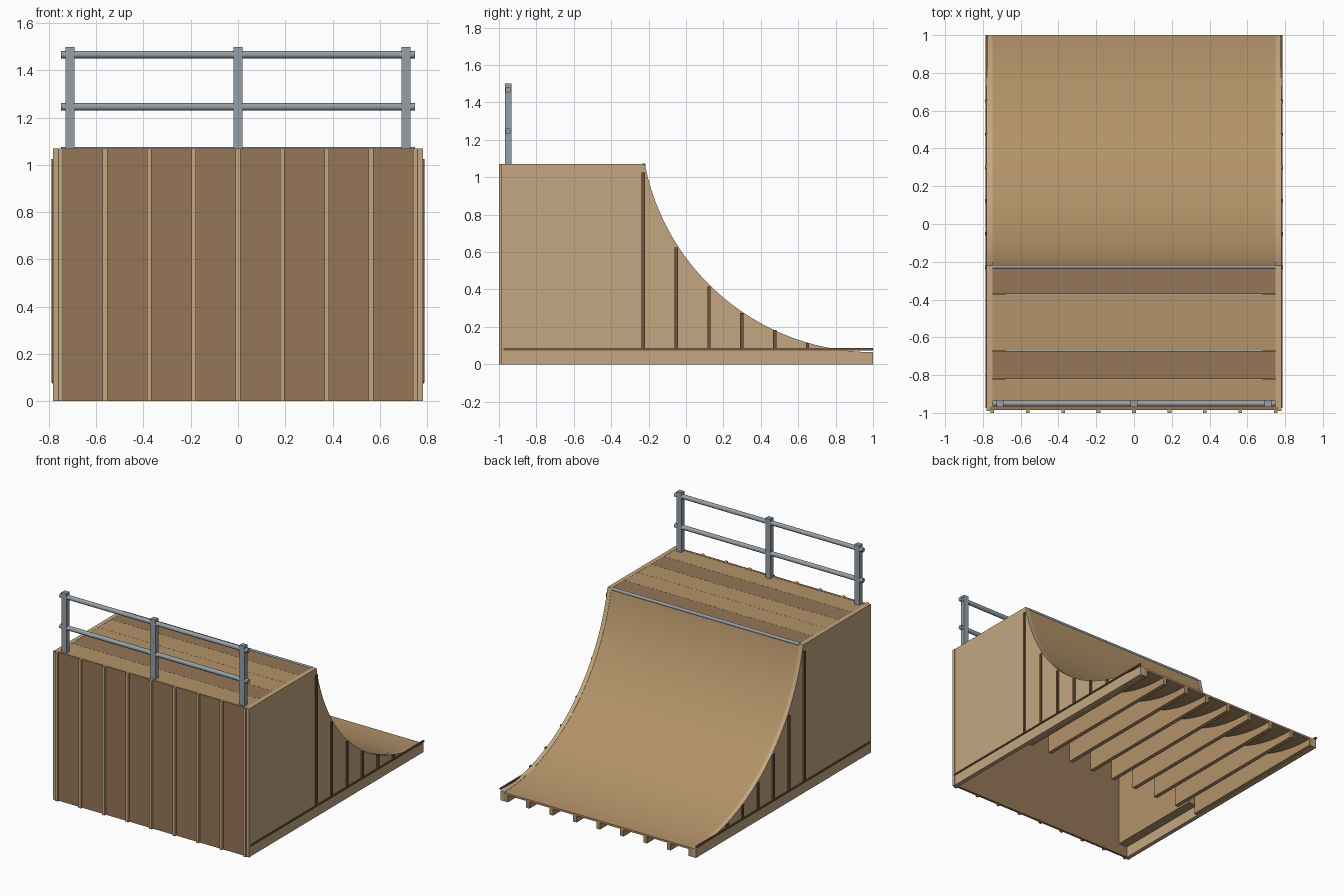
import bpy, bmesh, math

if "Cube" in bpy.data.objects:
    bpy.data.objects.remove(bpy.data.objects["Cube"])

def mat(name, rgb):
    m = bpy.data.materials.new(name)
    m.diffuse_color = (*rgb, 1)
    m.use_nodes = True
    m.node_tree.nodes["Principled BSDF"].inputs["Base Color"].default_value = m.diffuse_color
    return m

LIGHT = mat("light_wood", (0.55, 0.39, 0.22))
MID = mat("mid_wood", (0.45, 0.29, 0.14))
BROWN = mat("brown_wood", (0.30, 0.18, 0.095))
DARK = mat("dark_trim", (0.16, 0.09, 0.045))
STEEL = mat("steel", (0.30, 0.35, 0.39))

def finish(name, bm, material):
    bmesh.ops.recalc_face_normals(bm, faces=bm.faces)
    me = bpy.data.meshes.new(name)
    bm.to_mesh(me)
    bm.free()
    me.materials.append(material)
    ob = bpy.data.objects.new(name, me)
    bpy.context.collection.objects.link(ob)
    return ob

def box(name, x, y, z, material):
    bm = bmesh.new()
    bmesh.ops.create_cube(bm, size=1)
    for v in bm.verts:
        v.co = [r[0] + (c + 0.5) * (r[1] - r[0]) for c, r in zip(v.co, (x, y, z))]
    return finish(name, bm, material)

def extrude_x(name, profile, x0, x1, material):
    bm = bmesh.new()
    f = bm.faces.new([bm.verts.new((x0, y, z)) for y, z in profile])
    ext = bmesh.ops.extrude_face_region(bm, geom=[f])
    for v in ext["geom"]:
        if isinstance(v, bmesh.types.BMVert):
            v.co.x = x1
    return finish(name, bm, material)

def smooth(ob):
    bpy.ops.object.select_all(action='DESELECT')
    ob.select_set(True)
    bpy.context.view_layer.objects.active = ob
    bpy.ops.object.shade_smooth_by_angle(angle=math.radians(35))

def pipe_x(name, half, y, z, r, material):
    n = 16
    ring = [(y + r * math.cos(2 * math.pi * i / n), z + r * math.sin(2 * math.pi * i / n)) for i in range(n)]
    smooth(extrude_x(name, ring, -half, half, material))

# Circular transition, flat at the front lip
TOP, LIP, EDGE, R = 1.07, 0.065, -0.22, 1.243

def arc(offset=0.0, n=40):
    a1 = math.asin((1 - EDGE) / R)
    r = R + offset
    return [(1 - r * math.sin(a1 * i / n), LIP + R - r * math.cos(a1 * i / n)) for i in range(n + 1)]

# Riding surface
smooth(extrude_x("ramp_surface", arc(0.002) + arc(0.016)[::-1], -0.75, 0.75, MID))

# Side panels, trims, side battens and platform supports
for s, side in ((-1, "left"), (1, "right")):
    panel = [(-0.98, 0), (1, 0)] + arc() + [(-0.98, TOP)]
    extrude_x(f"{side}_side_panel", panel, s * 0.75, s * 0.78, LIGHT)
    xs = sorted((s * 0.775, s * 0.787))
    box(f"{side}_bottom_trim", xs, (-0.975, 1), (0.075, 0.086), DARK)
    xs = sorted((s * 0.775, s * 0.79))
    for i, h in enumerate((1.025, 0.625, 0.415, 0.275, 0.182, 0.115)):
        y = -0.228 + 0.1755 * i
        box(f"{side}_side_batten_{i}", xs, (y - 0.009, y + 0.009), (0.08, h), DARK)
    xs = sorted((s * 0.68, s * 0.75))
    box(f"{side}_platform_support", xs, (-0.97, -0.23), (0.08, 1.04), MID)
    xs = sorted((s * 0.762, s * 0.782))
    box(f"{side}_corner_batten", xs, (-0.99, -0.97), (0, TOP), LIGHT)

# Ribs under the transition and battens on the rear wall share one spacing
box("rear_wall", (-0.78, 0.78), (-0.985, -0.968), (0, TOP), BROWN)
rib = [(-0.22, 0), (1, 0)] + [p for p in arc(0.014) if p[0] > -0.22] + [(-0.22, 1.02)]
for i in range(9):
    x = -0.75 + 0.1875 * i
    box(f"wall_batten_{i}", (x - 0.01, x + 0.01), (-1, -0.98), (0, TOP), LIGHT)
    c = max(-0.735, min(0.735, x))
    extrude_x(f"rib_{i}", rib, c - 0.0145, c + 0.0145, MID)

# Deck planks
for i, m in enumerate((BROWN, MID, MID, BROWN, MID)):
    y = -0.222 - 0.15 * i
    box(f"deck_plank_{i}", (-0.75, 0.75), (y - 0.149, y), (1.04, 1.069), m)

# Coping pipe
pipe_x("coping", 0.75, -0.227, 1.064, 0.011, STEEL)

# Guard rail
for i, x in enumerate((-0.71, 0, 0.71)):
    box(f"rail_post_{i}", (x - 0.019, x + 0.019), (-0.967, -0.933), (1.065, 1.5), STEEL)
for i, z in enumerate((1.246, 1.467)):
    pipe_x(f"rail_{i}", 0.75, -0.95, z, 0.016, STEEL)
